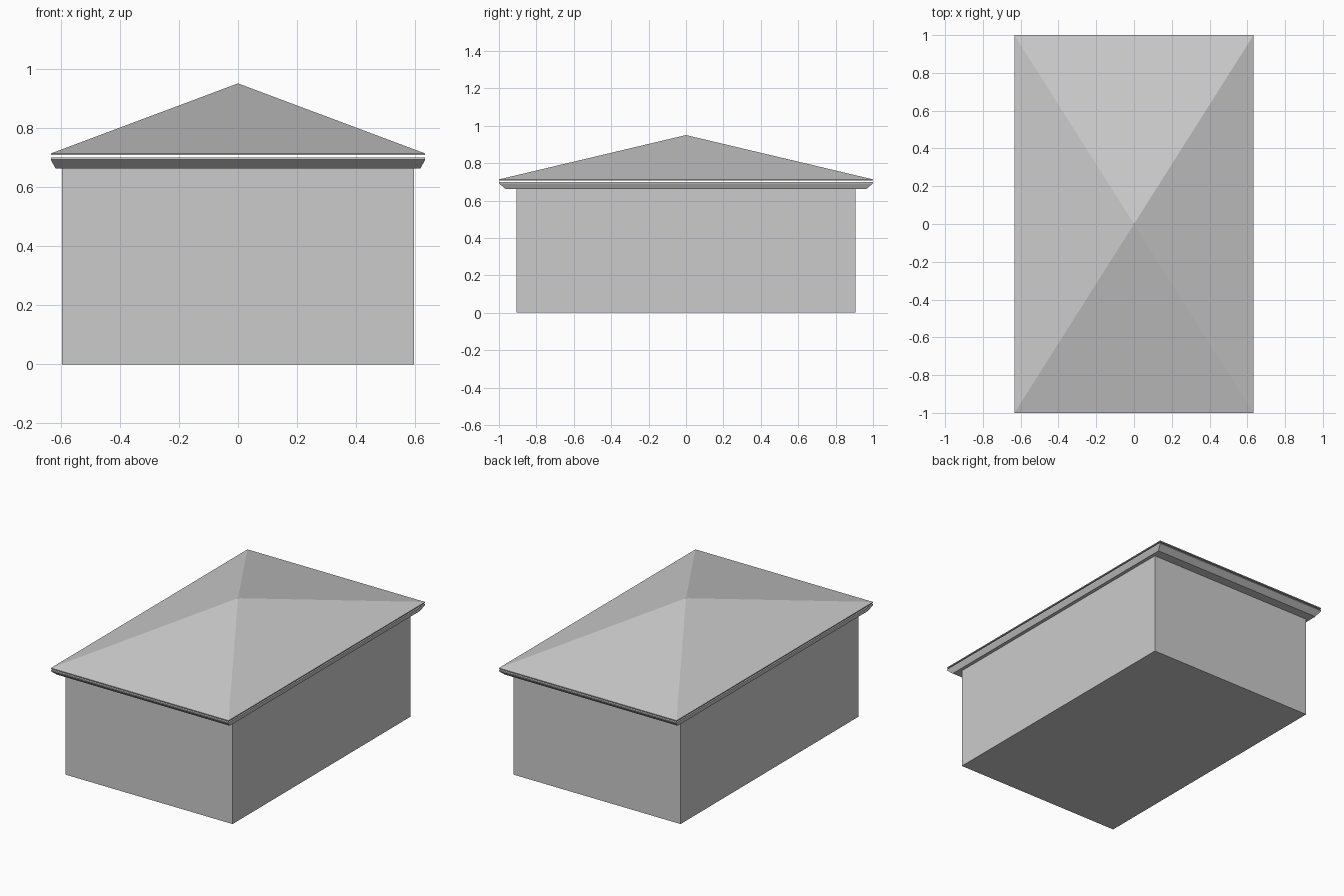
import bpy, bmesh

if "Cube" in bpy.data.objects:
    bpy.data.objects.remove(bpy.data.objects["Cube"])


def stack(name, rings, apex=None):
    """Closed solid from rectangular rings (half x, half y, z), optionally ending in a point."""
    bm = bmesh.new()
    loops = [[bm.verts.new((sx * x, sy * y, z))
              for sx, sy in ((-1, -1), (1, -1), (1, 1), (-1, 1))]
             for x, y, z in rings]
    bm.faces.new(loops[0][::-1])
    for a, b in zip(loops, loops[1:]):
        for i in range(4):
            j = (i + 1) % 4
            bm.faces.new((a[i], a[j], b[j], b[i]))
    top = loops[-1]
    if apex is None:
        bm.faces.new(top)
    else:
        tip = bm.verts.new((0, 0, apex))
        for i in range(4):
            bm.faces.new((top[i], top[(i + 1) % 4], tip))
    bmesh.ops.recalc_face_normals(bm, faces=bm.faces)
    mesh = bpy.data.meshes.new(name)
    bm.to_mesh(mesh)
    bm.free()
    obj = bpy.data.objects.new(name, mesh)
    bpy.context.collection.objects.link(obj)
    return obj


# Walls
stack("walls", [(0.595, 0.905, 0.0), (0.595, 0.905, 0.662)])

# Flared cornice with a thin upright lip
stack("cornice", [(0.617, 0.965, 0.662), (0.633, 1.0, 0.692), (0.633, 1.0, 0.699)])

# Pyramid roof with a thin edge, set just above the cornice by a shadow gap
stack("roof", [(0.633, 1.0, 0.707), (0.633, 1.0, 0.713)], apex=0.95)
